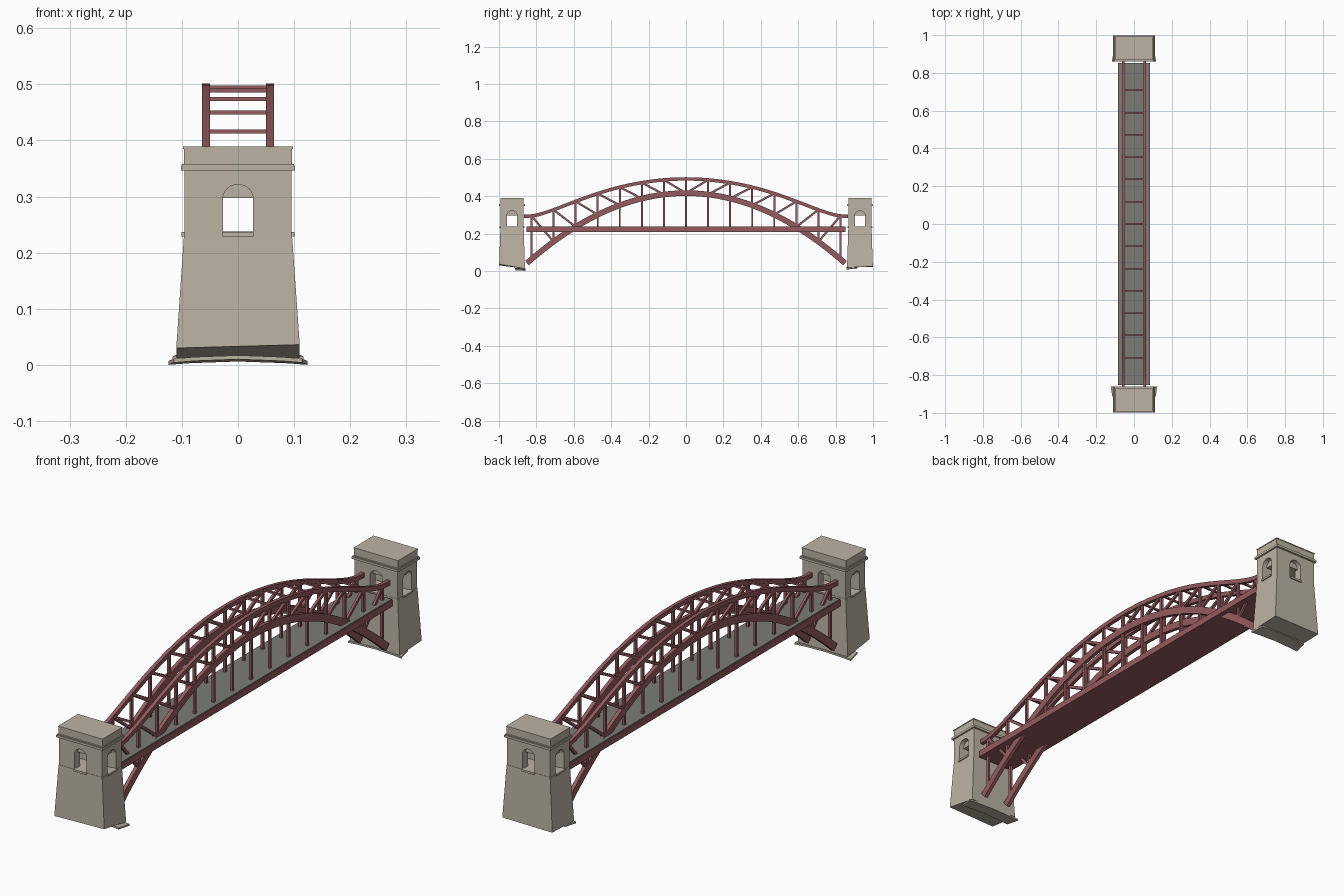
import bpy, bmesh, math
from mathutils import Vector

if "Cube" in bpy.data.objects:
    bpy.data.objects.remove(bpy.data.objects["Cube"])


def material(name, rgb):
    m = bpy.data.materials.new(name)
    m.diffuse_color = (*rgb, 1)
    m.use_nodes = True
    m.node_tree.nodes["Principled BSDF"].inputs["Base Color"].default_value = m.diffuse_color
    return m


STONE = material("warm_stone", (0.50, 0.45, 0.365))
RED = material("dusty_red_steel", (0.30, 0.105, 0.112))
GREY = material("grey_roadway", (0.20, 0.20, 0.18))


def finish(name, bm, mat, smooth=False):
    bmesh.ops.recalc_face_normals(bm, faces=bm.faces)
    me = bpy.data.meshes.new(name)
    bm.to_mesh(me)
    bm.free()
    me.materials.append(mat)
    ob = bpy.data.objects.new(name, me)
    bpy.context.collection.objects.link(ob)
    if smooth:
        bpy.ops.object.select_all(action='DESELECT')
        ob.select_set(True)
        bpy.context.view_layer.objects.active = ob
        bpy.ops.object.shade_smooth_by_angle(angle=math.radians(30))
    return ob


def hexa(bm, bottom, top):
    """Closed solid between two matching loops of points."""
    a = [bm.verts.new(p) for p in bottom]
    b = [bm.verts.new(p) for p in top]
    n = len(a)
    bm.faces.new(a[::-1])
    bm.faces.new(b)
    for i in range(n):
        j = (i + 1) % n
        bm.faces.new((a[i], a[j], b[j], b[i]))


def box(bm, x0, x1, y0, y1, z0, z1):
    ring = [(x0, y0), (x1, y0), (x1, y1), (x0, y1)]
    hexa(bm, [(x, y, z0) for x, y in ring], [(x, y, z1) for x, y in ring])


def ribbon(bm, pts, thick, x0, x1):
    """Rectangular section swept along a path of (y, z) points."""
    rings = []
    for i, p in enumerate(pts):
        a, b = Vector(pts[max(i - 1, 0)]), Vector(pts[min(i + 1, len(pts) - 1)])
        t = (b - a).normalized()
        n = Vector((-t.y, t.x)) * thick / 2
        c = Vector(p)
        lo, hi = c - n, c + n
        rings.append([bm.verts.new(v) for v in (
            (x0, lo.x, lo.y), (x1, lo.x, lo.y), (x1, hi.x, hi.y), (x0, hi.x, hi.y))])
    bm.faces.new(rings[0])
    bm.faces.new(rings[-1])
    for r, s in zip(rings, rings[1:]):
        for i in range(4):
            j = (i + 1) % 4
            bm.faces.new((r[i], r[j], s[j], s[i]))


# Arch curves
STEP = 0.118
half = [(0, .492), (.118, .487), (.236, .472), (.354, .448), (.472, .414),
        (.59, .372), (.708, .327), (.785, .302), (.826, .294), (.866, .293)]


def upper(y):
    y = abs(y)
    k = max(i for i in range(len(half) - 1) if half[i][0] <= y + 1e-9)
    p = [half[1] if k == 0 else half[k - 1], half[k], half[k + 1], half[min(k + 2, len(half) - 1)]]
    y0 = -p[0][0] if k == 0 else p[0][0]
    h = p[2][0] - p[1][0]
    m1 = (p[2][1] - p[0][1]) / (p[2][0] - y0) * h
    m2 = (p[3][1] - p[1][1]) / (p[3][0] - p[1][0]) * h
    t = (y - p[1][0]) / h
    return ((2*t**3 - 3*t*t + 1) * p[1][1] + (t**3 - 2*t*t + t) * m1
            + (3*t*t - 2*t**3) * p[2][1] + (t**3 - t*t) * m2)


def lower(y):
    return 0.416 - 0.518 * y * y


# Trusses, one each side
for side, s in (("left", -1), ("right", 1)):
    x0, x1 = s * 0.057 - 0.0075, s * 0.057 + 0.0075
    bm = bmesh.new()
    ys = [-0.866 + 1.732 * i / 64 for i in range(65)]
    ribbon(bm, [(y, upper(y)) for y in ys], 0.018, x0, x1)
    finish(side + "_upper_chord", bm, RED, True)
    bm = bmesh.new()
    ys = [-0.85 + 1.7 * i / 48 for i in range(49)]
    ribbon(bm, [(y, lower(y)) for y in ys], 0.03, x0, x1)
    finish(side + "_lower_chord", bm, RED, True)
    # posts, diagonals and deck hangers
    bm = bmesh.new()
    w0, w1 = s * 0.057 - 0.005, s * 0.057 + 0.005
    for k in range(-7, 8):
        y = k * STEP
        ribbon(bm, [(y, lower(y)), (y, upper(y))], 0.011, w0, w1)
        if k:
            yi = y - math.copysign(STEP, k)
            ribbon(bm, [(y, upper(y)), (yi, lower(yi))], 0.011, w0, w1)
        if abs(k) < 5:
            ribbon(bm, [(y, 0.22), (y, lower(y))], 0.01, w0, w1)
    finish(side + "_truss_web", bm, RED)

# Cross struts between the upper chords
bm = bmesh.new()
for k in range(-6, 7):
    y = k * STEP
    z = upper(y) + 0.002
    box(bm, -0.052, 0.052, y - 0.004, y + 0.004, z - 0.0035, z + 0.0035)
finish("cross_struts", bm, RED)

# Deck girder and roadway
bm = bmesh.new()
box(bm, -0.084, 0.084, -0.852, 0.852, 0.209, 0.235)
finish("deck_girder", bm, RED)
bm = bmesh.new()
box(bm, -0.081, 0.081, -0.852, 0.852, 0.234, 0.238)
finish("roadway", bm, GREY)

# Towers
CY, W, HX, HY = 0.93, 0.027, 0.095, 0.061


def arch_panel(bm, along_x, sgn, cy):
    """Wall above a window with a round arch cut in its lower edge."""
    prof = [(W, .347), (-W, .347)] + [
        (-W * math.cos(math.pi * i / 12), .296 + .0255 * math.sin(math.pi * i / 12)) for i in range(13)]
    d = HY if along_x else HX

    def place(u, z, depth):
        return (u, cy + sgn * depth, z) if along_x else (sgn * depth, cy + u, z)
    hexa(bm, [place(u, z, d) for u, z in prof], [place(u, z, d - 0.022) for u, z in prof])


for name, s, foot in (("front", -1, (.03, .036, .012)), ("back", 1, (.022, .024, .018))):
    cy = s * CY
    # tapered shaft with uneven foot
    bm = bmesh.new()
    ring = [(-1, 1), (1, 1), (1, -1), (-1, -1)]        # second value: 1 = outer side
    hexa(bm,
         [(a * .11, cy + s * b * .069, foot[2] if b < 0 else foot[0 if a < 0 else 1]) for a, b in ring],
         [(a * .096, cy + s * b * .062, .235) for a, b in ring])
    finish(name + "_tower_shaft", bm, STONE)

    # belfry: corner piers, solid core, arched walls
    bm = bmesh.new()
    for a in (-1, 1):
        for b in (-1, 1):
            xs, ys = sorted((a * W, a * HX)), sorted((cy + b * W, cy + b * HY))
            box(bm, *xs, *ys, .235, .347)
    box(bm, -HX + .02, HX - .02, cy - W, cy + W, .297, .347)
    box(bm, -W, W, cy - HY + .02, cy + HY - .02, .297, .347)
    for along_x in (True, False):
        for sgn in (-1, 1):
            arch_panel(bm, along_x, sgn, cy)
    finish(name + "_tower_belfry", bm, STONE)

    # window sills
    bm = bmesh.new()
    for b in (-1, 1):
        ys = sorted((cy + b * .05, cy + b * .0665))
        box(bm, -.028, .028, *ys, .229, .237)
        xs = sorted((b * .08, b * .101))
        box(bm, *xs, cy - .028, cy + .028, .229, .237)
    finish(name + "_tower_sills", bm, STONE)

    # cornice and cap
    bm = bmesh.new()
    for hx, hy, z0, z1 in ((.102, .069, .346, .355), (.0995, .0665, .355, .358),
                           (.0965, .061, .358, .385), (.098, .0625, .385, .389)):
        box(bm, -hx, hx, cy - hy, cy + hy, z0, z1)
    finish(name + "_tower_cornice", bm, STONE)

    # rough footing on the river side
    bm = bmesh.new()
    hx = .124 if s < 0 else .117
    base = 0 if s < 0 else .008
    xs = [-hx, -.085, 0, .085, hx]
    zs = [base + d for d in (0, .003, .006, .003, 0)]
    prof = list(zip(xs, zs)) + [(x, z + .007) for x, z in zip(xs[::-1], zs[::-1])]
    hexa(bm, [(x, s * .859, z) for x, z in prof], [(x * .92, s * .915, z + .004) for x, z in prof])
    finish(name + "_tower_footing", bm, STONE)
